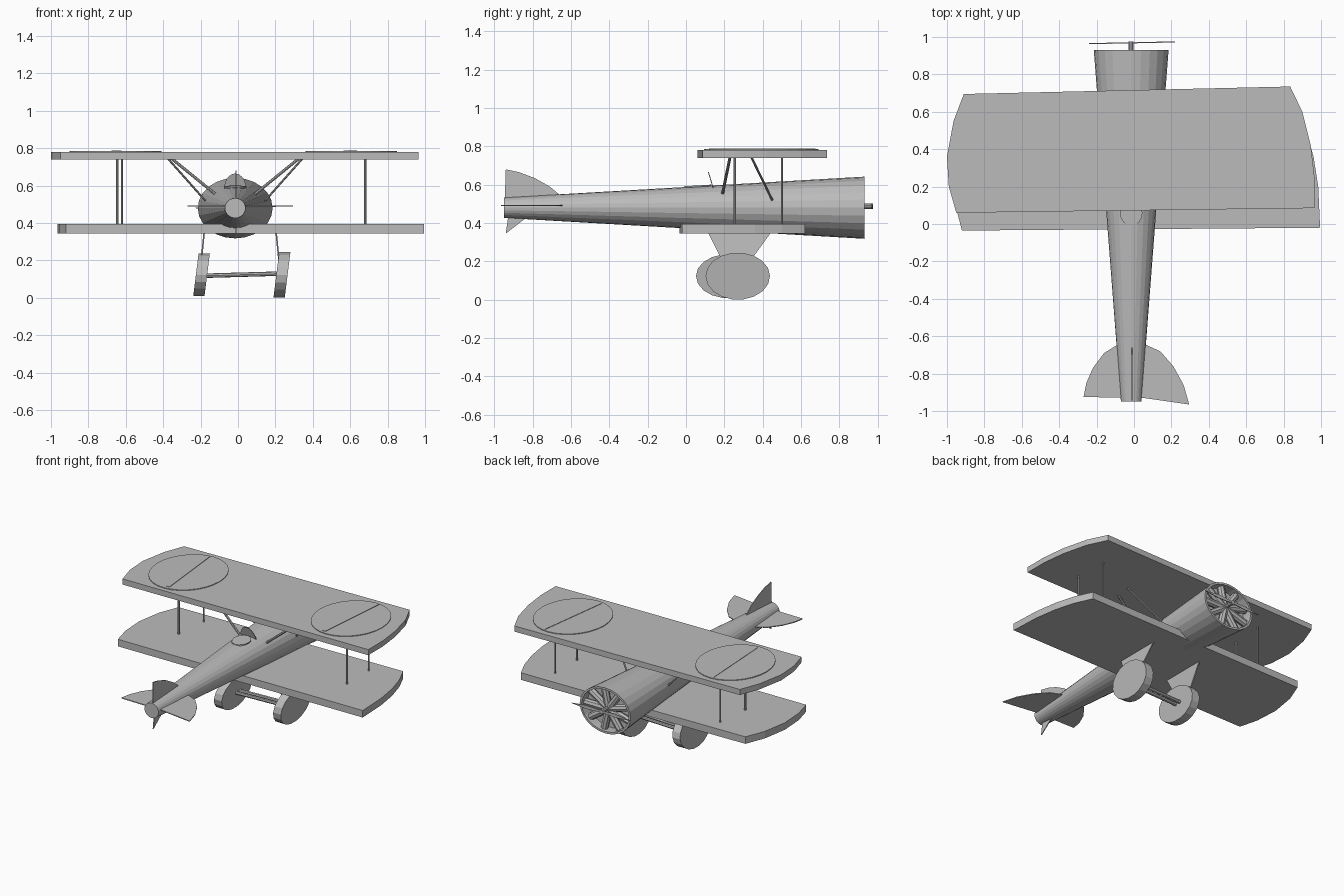
import bpy, bmesh, math
from mathutils import Vector

cube = bpy.data.objects.get("Cube")
if cube:
    bpy.data.objects.remove(cube)

grey = bpy.data.materials.new("plain_grey")
grey.use_nodes = True
grey.diffuse_color = (0.5, 0.5, 0.5, 1)
grey.node_tree.nodes["Principled BSDF"].inputs["Base Color"].default_value = (0.5, 0.5, 0.5, 1)


def finish(name, bm):
    bmesh.ops.recalc_face_normals(bm, faces=bm.faces)
    mesh = bpy.data.meshes.new(name)
    bm.to_mesh(mesh)
    bm.free()
    mesh.materials.append(grey)
    obj = bpy.data.objects.new(name, mesh)
    bpy.context.collection.objects.link(obj)
    return obj


def plate(name, points, place, depth):
    """Extrude a flat outline; place maps outline points into space."""
    bm = bmesh.new()
    face = bm.faces.new([bm.verts.new(place(a, b)) for a, b in points])
    out = bmesh.ops.extrude_face_region(bm, geom=[face])["geom"]
    verts = [g for g in out if isinstance(g, bmesh.types.BMVert)]
    bmesh.ops.translate(bm, verts=verts, vec=depth)
    return finish(name, bm)


def rod(name, start, end, radius, sides=8):
    start, end = Vector(start), Vector(end)
    bm = bmesh.new()
    bmesh.ops.create_cone(bm, cap_ends=True, segments=sides, radius1=radius,
                          radius2=radius, depth=(end - start).length)
    obj = finish(name, bm)
    obj.location = (start + end) / 2
    obj.rotation_euler = (end - start).to_track_quat("Z", "Y").to_euler()
    return obj


def ellipse(ca, cb, ra, rb, sides):
    turn = [math.tau * i / sides for i in range(sides)]
    return [(ca + ra * math.cos(t), cb + rb * math.sin(t)) for t in turn]


def flat(z):
    return lambda x, y: (x, y, z)


def upright(x):
    return lambda y, z: (x, y, z)


# Fuselage with a recessed nose
CX, CZ = -0.015, 0.48
bm = bmesh.new()
rings = []
for y, rx, rz in ((-0.95, 0.055, 0.053), (0.93, 0.2, 0.162),
                  (0.93, 0.185, 0.148), (0.86, 0.185, 0.148)):
    rings.append([bm.verts.new((x, y, z)) for x, z in ellipse(CX, CZ, rx, rz, 24)])
for a, b in zip(rings, rings[1:]):
    for i in range(24):
        j = (i + 1) % 24
        bm.faces.new((a[i], a[j], b[j], b[i]))
bm.faces.new(rings[0])
bm.faces.new(rings[-1])
finish("fuselage", bm)

# Radial engine cylinders and propeller
for i in range(9):
    t = math.tau * i / 9
    rod("engine_cylinder", (CX, 0.89, CZ),
        (CX + 0.18 * math.cos(t), 0.89, CZ + 0.145 * math.sin(t)), 0.025)
rod("propeller_shaft", (CX, 0.86, 0.488), (CX, 0.975, 0.488), 0.014, 10)
plate("propeller", [(-0.24, 0.48), (-0.12, 0.474), (CX, 0.482), (0.1, 0.477), (0.22, 0.489),
                    (0.1, 0.502), (CX, 0.495), (-0.12, 0.498)],
      lambda x, z: (x, 0.966 + 0.02 * x, z), (0, 0.006, 0))

# Wings with curved tips
upper = [(-0.95, 0.06), (0.965, 0.085), (0.965, 0.25), (0.945, 0.42), (0.9, 0.6),
         (0.835, 0.735), (-0.91, 0.695), (-0.965, 0.55), (-1.0, 0.36), (-0.99, 0.2)]
lower = [(-0.92, -0.035), (0.995, -0.02), (0.985, 0.2), (0.96, 0.36), (0.92, 0.5),
         (0.865, 0.62), (-0.88, 0.59), (-0.935, 0.45), (-0.965, 0.27), (-0.955, 0.1)]
plate("upper_wing", upper, flat(0.74), (0, 0, 0.04))
plate("lower_wing", lower, flat(0.345), (0, 0, 0.05))

# Thin discs with a slim ridge on the upper wing
for x, y, lean in ((-0.655, 0.38, 0.02), (0.605, 0.405, -0.03)):
    plate("wing_disc", ellipse(x, y, 0.245, 0.285, 28), flat(0.78), (0, 0, 0.005))
    plate("disc_ridge", [(x - lean, y + 0.27), (x + lean - 0.012, y - 0.26),
                         (x + lean + 0.012, y - 0.26)], flat(0.784), (0, 0, 0.004))

# Wing struts
for x in (-0.645, 0.68):
    rod("rear_wing_strut", (x, 0.255, 0.39), (x, 0.255, 0.745), 0.007)
for x in (-0.62, 0.68):
    rod("front_wing_strut", (x, 0.5, 0.39), (x, 0.5, 0.745), 0.005)
for side in (-1, 1):
    rod("rear_cabane_strut", (CX + side * 0.1, 0.19, 0.55),
        (CX + side * 0.34, 0.23, 0.745), 0.008)
    rod("front_cabane_strut", (CX + side * 0.16, 0.45, 0.52),
        (CX + side * 0.36, 0.34, 0.745), 0.006)

# Windscreen and cockpit rim
arc = [(CX + 0.06 * math.cos(math.pi * i / 10), 0.085 * math.sin(math.pi * i / 10))
       for i in range(11)]
plate("windscreen", arc, lambda x, h: (x, 0.14 - 0.3 * h, 0.58 + h), (0, 0.005, 0))
plate("cockpit_rim", ellipse(CX, 0.06, 0.06, 0.07, 16),
      lambda x, y: (x, y, 0.588 + 0.06 * (y - 0.06)), (0, 0, 0.008))

# Tail surfaces
tailplane = [(-0.27, -0.925), (-0.255, -0.85), (-0.22, -0.77), (-0.16, -0.69), (-0.08, -0.64),
             (0.05, -0.64), (0.14, -0.68), (0.21, -0.76), (0.265, -0.86), (0.295, -0.965),
             (0.05, -0.93)]
plate("tailplane", tailplane, flat(0.488), (0, 0, 0.006))
fin = [(-0.94, 0.68), (-0.87, 0.665), (-0.79, 0.635), (-0.71, 0.59), (-0.65, 0.54),
       (-0.65, 0.48), (-0.83, 0.43), (-0.94, 0.345), (-0.925, 0.45), (-0.945, 0.53)]
plate("tail_fin", fin, upright(-0.013), (0.006, 0, 0))

# Landing gear
for x, y, rz, lean in ((-0.225, 0.22, 0.115, 0.015), (0.205, 0.27, 0.123, 0.015)):
    plate("wheel", ellipse(y, 0.123, 0.168, rz, 18),
          lambda a, b: (x + lean * (b - 0.123) / 0.12, a, b), (0.06, 0, 0))
for side in (-1, 1):
    plate("gear_leg", [(0.11, 0.36), (0.45, 0.36), (0.29, 0.14), (0.22, 0.14)],
          lambda y, z: (side * (0.19 if side < 0 else 0.205) + 0.1 * (0.3 - z) * -side * -1, y, z),
          (0.008, 0, 0))
for y in (0.22, 0.26):
    rod("axle", (-0.19, y, 0.118), (0.23, y, 0.13), 0.012)
